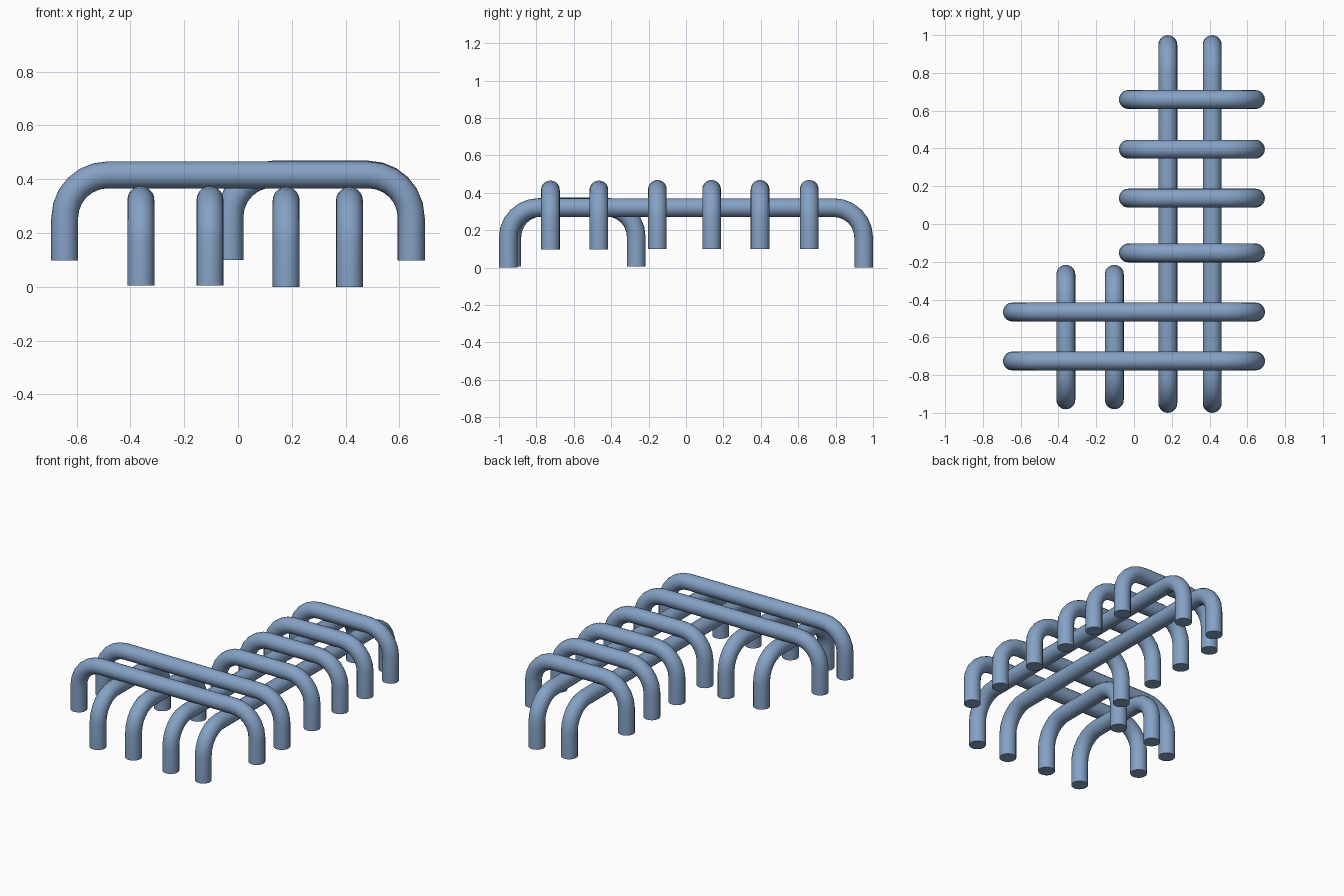
import bpy, bmesh, math
from mathutils import Vector

if "Cube" in bpy.data.objects:
    bpy.data.objects.remove(bpy.data.objects["Cube"])

R = 0.05       # tube radius
SIDES = 20
STEPS = 6      # segments per bend

mat = bpy.data.materials.new("steel_blue")
mat.diffuse_color = (0.235, 0.36, 0.56, 1)
mat.use_nodes = True
mat.node_tree.nodes["Principled BSDF"].inputs["Base Color"].default_value = mat.diffuse_color


def hoop(name, axis, offset, a, b, z0, z1, bend=0.16):
    """Bent tube with two legs; a..b are outer limits along the axis."""
    a, b, top = a + R, b - R, z1 - R
    # path as (along, height, tangent angle)
    path = [(a, z0, math.pi / 2)]
    for i in range(STEPS + 1):
        t = math.pi / 2 * i / STEPS
        path.append((a + bend - bend * math.cos(t), top - bend + bend * math.sin(t), math.pi / 2 - t))
    for i in range(STEPS + 1):
        t = math.pi / 2 * i / STEPS
        path.append((b - bend + bend * math.sin(t), top - bend + bend * math.cos(t), -t))
    path.append((b, z0, -math.pi / 2))

    bm = bmesh.new()
    rings = []
    for u, z, ang in path:
        ring = []
        for k in range(SIDES):
            c = 2 * math.pi * k / SIDES
            n, s = R * math.cos(c), R * math.sin(c)
            along, h = u - n * math.sin(ang), z + n * math.cos(ang)
            co = (along, offset + s, h) if axis == "x" else (offset + s, along, h)
            ring.append(bm.verts.new(Vector(co)))
        rings.append(ring)
    for p, q in zip(rings, rings[1:]):
        for k in range(SIDES):
            j = (k + 1) % SIDES
            bm.faces.new((p[k], p[j], q[j], q[k]))
    bm.faces.new(rings[0])
    bm.faces.new(rings[-1])
    bmesh.ops.recalc_face_normals(bm, faces=bm.faces)
    me = bpy.data.meshes.new(name)
    bm.to_mesh(me)
    bm.free()
    me.materials.append(mat)
    ob = bpy.data.objects.new(name, me)
    bpy.context.collection.objects.link(ob)
    bpy.ops.object.select_all(action="DESELECT")
    ob.select_set(True)
    bpy.context.view_layer.objects.active = ob
    bpy.ops.object.shade_smooth_by_angle(angle=math.radians(40))


# lower hoops running front to back
for i, x in enumerate((0.179, 0.414)):
    hoop(f"long_lower_hoop_{i + 1}", "y", x, -1, 1, 0, 0.371)
for i, x in enumerate((-0.361, -0.104)):
    hoop(f"short_lower_hoop_{i + 1}", "y", x, -0.981, -0.216, 0.005, 0.374)

# upper hoops running left to right
for i, y in enumerate((-0.725, -0.466)):
    hoop(f"wide_upper_hoop_{i + 1}", "x", y, -0.694, 0.694, 0.097, 0.466)
for i, y in enumerate((-0.153, 0.137, 0.396, 0.659)):
    hoop(f"narrow_upper_hoop_{i + 1}", "x", y, -0.08, 0.693, 0.1, 0.469)
